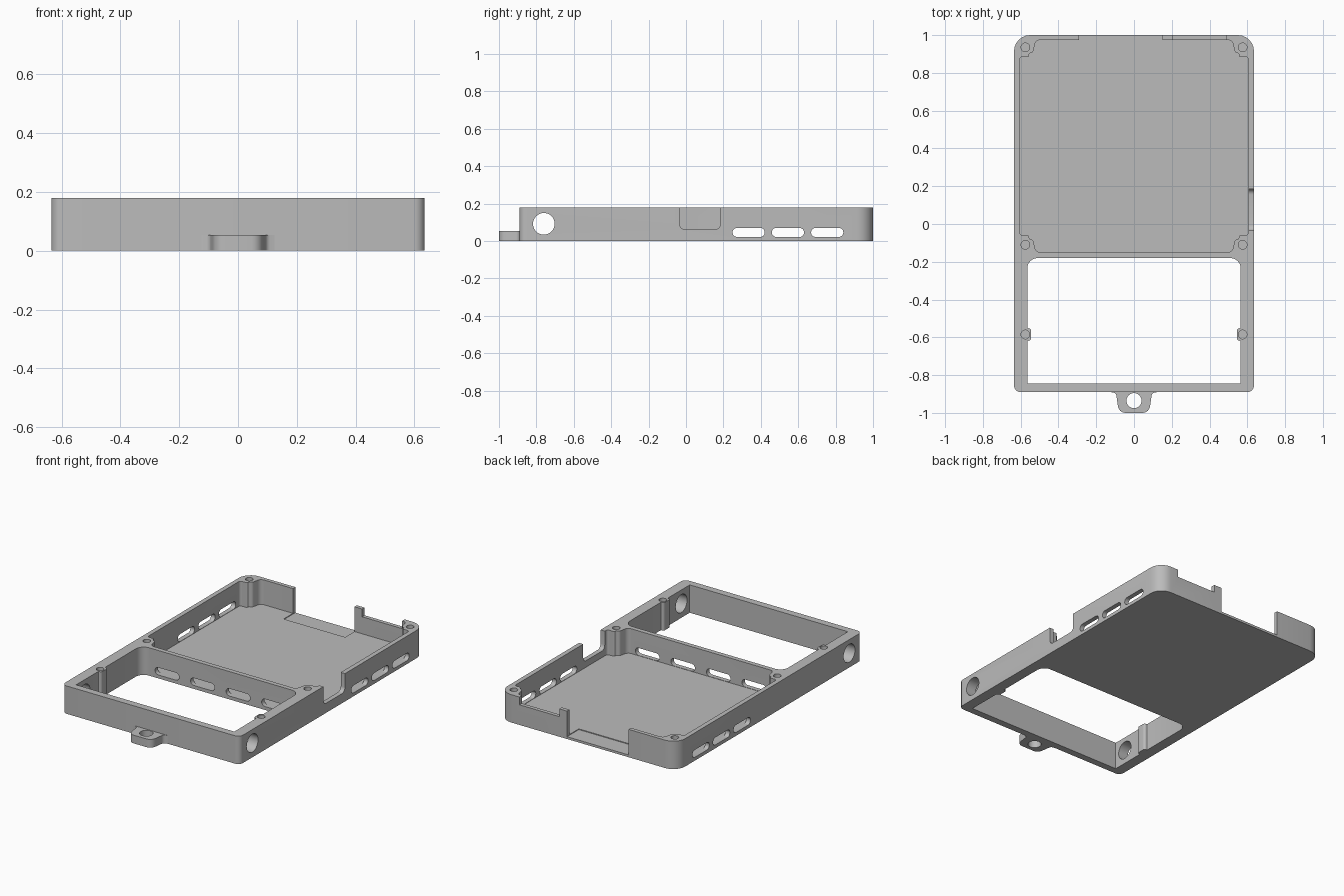
import bpy, bmesh, math
from mathutils import Vector

cube = bpy.data.objects.get("Cube")
if cube:
    bpy.data.objects.remove(cube)

grey = bpy.data.materials.new("plain grey")
grey.use_nodes = True
colour = (0.5, 0.5, 0.5, 1)
grey.diffuse_color = colour
grey.node_tree.nodes["Principled BSDF"].inputs["Base Color"].default_value = colour

HEIGHT, FLOOR, TOP = 0.18, 0.02, 0.3


def fillet(points, steps=6):
    """Round each (x, y, radius) corner of a closed outline."""
    out = []
    for i, (x, y, r) in enumerate(points):
        p = Vector((x, y))
        if r == 0:
            out.append(p)
            continue
        a = (Vector(points[i - 1][:2]) - p).normalized()
        b = (Vector(points[(i + 1) % len(points)][:2]) - p).normalized()
        half = a.angle(b) / 2
        centre = p + (a + b).normalized() * r / math.sin(half)
        start = p + a * r / math.tan(half) - centre
        end = p + b * r / math.tan(half) - centre
        sweep = start.angle_signed(end)
        for k in range(steps + 1):
            t = -sweep * k / steps
            c, s = math.cos(t), math.sin(t)
            out.append(centre + Vector((start.x * c - start.y * s,
                                        start.x * s + start.y * c)))
    return out


def circle(x, y, r, n=32):
    return [(x + r * math.cos(2 * math.pi * k / n),
             y + r * math.sin(2 * math.pi * k / n)) for k in range(n)]


def rect(x0, x1, y0, y1, r=0.0):
    return fillet([(x0, y0, r), (x1, y0, r), (x1, y1, r), (x0, y1, r)])


def mirrored(half):
    """Close a right-hand half outline with its mirror image."""
    return half + [(-x, y, r) for x, y, r in reversed(half)]


def prism(name, outline, lo, hi, axis="z"):
    place = {"z": lambda u, v, w: (u, v, w),
             "x": lambda u, v, w: (w, u, v),
             "y": lambda u, v, w: (u, w, v)}[axis]
    bm = bmesh.new()
    rings = [[bm.verts.new(place(u, v, w)) for u, v in outline] for w in (lo, hi)]
    bm.faces.new(rings[0])
    bm.faces.new(rings[1])
    n = len(outline)
    for i in range(n):
        j = (i + 1) % n
        bm.faces.new((rings[0][i], rings[0][j], rings[1][j], rings[1][i]))
    bmesh.ops.recalc_face_normals(bm, faces=bm.faces)
    mesh = bpy.data.meshes.new(name)
    bm.to_mesh(mesh)
    bm.free()
    mesh.materials.append(grey)
    obj = bpy.data.objects.new(name, mesh)
    bpy.context.collection.objects.link(obj)
    return obj


def activate(obj):
    bpy.ops.object.select_all(action="DESELECT")
    obj.select_set(True)
    bpy.context.view_layer.objects.active = obj


def cut(target, *shape):
    """Subtract a prism from the target."""
    cutter = prism("cutter", *shape)
    cutter.hide_render = True
    activate(target)
    mod = target.modifiers.new("cut", "BOOLEAN")
    mod.operation, mod.solver, mod.object = "DIFFERENCE", "EXACT", cutter
    bpy.ops.object.modifier_apply(modifier=mod.name)
    bpy.data.objects.remove(cutter)


# Outer shell: large radii at the back, small at the front
case = prism("case_body", fillet(mirrored([(0.635, -0.89, 0.035), (0.635, 1, 0.085)])),
             0, HEIGHT)

# Tray cavity, leaving a screw boss in each corner
corner = [(0.605, 0.885, 0.015), (0.555, 0.885, 0.008), (0.555, 0.905, 0.008),
          (0.535, 0.905, 0.018), (0.52, 0.975, 0.03)]
front_corner = [(x, 0.825 - y, r) for x, y, r in reversed(corner)]
cut(case, fillet(mirrored(front_corner + corner)), FLOOR, TOP)

# Open front window with a small boss halfway along each side
cut(case, fillet(mirrored([(0.565, -0.845, 0), (0.565, -0.62, 0.004),
                           (0.545, -0.615, 0.014), (0.545, -0.555, 0.014),
                           (0.565, -0.55, 0.004), (0.565, -0.18, 0.055)])), -0.1, TOP)

for side in (-1, 1):
    # Screw holes and strap holes
    for x, y in ((0.575, 0.935), (0.575, -0.11), (0.575, -0.585)):
        cut(case, circle(side * x, y, 0.023), 0.05, TOP)
    inner, outer = sorted((side * 0.5, side * 0.7))
    cut(case, circle(-0.76, 0.092, 0.058), inner, outer, "x")
    # Side vents
    for y in (0.335, 0.545, 0.755):
        cut(case, rect(y - 0.086, y + 0.086, 0.022, 0.07, 0.0235), inner, outer, "x")
    # Vents in the dividing wall
    for x in (0.127, 0.381):
        cut(case, rect(side * x - 0.086, side * x + 0.086, 0.022, 0.07, 0.0235),
            -0.22, -0.1, "y")

# Side notch with rounded lower corners
cut(case, fillet([(-0.035, 0.062, 0.03), (0.185, 0.062, 0.03),
                  (0.185, TOP, 0), (-0.035, TOP, 0)]), 0.59, 0.7, "x")

# Back opening with a shallow recess, and the lowered rim beyond the post
cut(case, rect(-0.29, 0.15, 0.88, 1.1), 0.015, TOP)
cut(case, rect(0.205, 0.49, 0.96, 1.1), 0.13, TOP)

# Lanyard lug
lug = prism("lanyard_lug", fillet(mirrored([
    (0.08, -1, 0.04), (0.095, -0.895, 0.02), (0.135, -0.888, 0), (0.135, -0.87, 0)])),
    0, 0.053)
cut(lug, circle(0, -0.935, 0.04), -0.1, 0.1)

for part in (case, lug):
    activate(part)
    bpy.ops.object.shade_smooth_by_angle(angle=math.radians(30))
